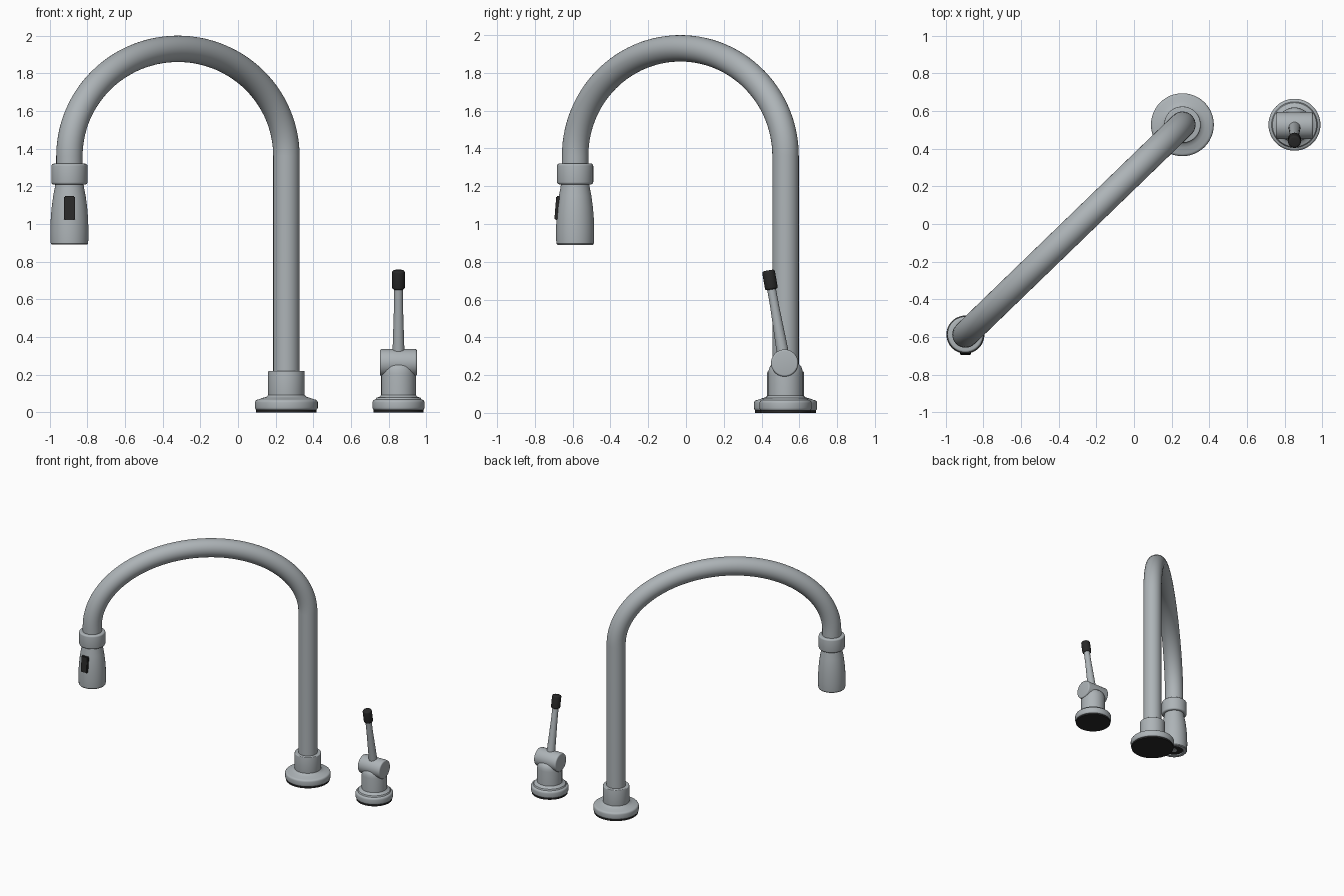
import bpy, bmesh, math
from mathutils import Vector, Matrix

cube = bpy.data.objects.get("Cube")
if cube:
    bpy.data.objects.remove(cube, do_unlink=True)


def material(name, rgb):
    m = bpy.data.materials.new(name)
    m.use_nodes = True
    m.diffuse_color = (*rgb, 1)
    m.node_tree.nodes["Principled BSDF"].inputs["Base Color"].default_value = (*rgb, 1)
    return m


STEEL = material("brushed steel", (0.42, 0.455, 0.475))
BLACK = material("black rubber", (0.022, 0.022, 0.022))


def finish(name, bm, mat, matrix=Matrix(), angle=35):
    bmesh.ops.recalc_face_normals(bm, faces=bm.faces)
    for f in bm.faces:
        f.smooth = True
    me = bpy.data.meshes.new(name)
    bm.to_mesh(me)
    bm.free()
    me.set_sharp_from_angle(angle=math.radians(angle))
    me.materials.append(mat)
    ob = bpy.data.objects.new(name, me)
    ob.matrix_world = matrix
    bpy.context.collection.objects.link(ob)
    return ob


def lathe(name, profile, mat, matrix, sides=48):
    """Revolve (radius, height) points about local z, with capped ends."""
    bm = bmesh.new()
    rings = []
    for r, z in profile:
        rings.append([bm.verts.new((r * math.cos(a), r * math.sin(a), z))
                      for a in (math.tau * i / sides for i in range(sides))])
    for a, b in zip(rings, rings[1:]):
        for i in range(sides):
            j = (i + 1) % sides
            bm.faces.new((a[i], a[j], b[j], b[i]))
    bm.faces.new(rings[0])
    bm.faces.new(rings[-1])
    return finish(name, bm, mat, matrix)


def rounded(r, z0, z1, bevel, steps=4):
    """Profile of a cylinder with rounded rims."""
    arc = [math.pi / 2 * i / steps for i in range(steps + 1)]
    low = [(r - bevel + bevel * math.sin(a), z0 + bevel - bevel * math.cos(a)) for a in arc]
    high = [(r - bevel + bevel * math.cos(a), z1 - bevel + bevel * math.sin(a)) for a in arc]
    return low + high


def flange(name, r, neck, at):
    lathe(name + "_gasket", [(r - 0.006, 0), (r - 0.006, 0.012)], BLACK, at)
    top = rounded(r, 0.01, 0.068, 0.016)
    lathe(name + "_flange", top + [(neck + 0.025, 0.078), (neck + 0.008, 0.083),
                                   (neck, 0.092)], STEEL, at)


post = Vector((0.257, 0.527, 0))
tip = Vector((-0.895, -0.587, 0))
at_post = Matrix.Translation(post)
at_tip = Matrix.Translation(tip)

# Spout base
flange("spout", 0.167, 0.097, at_post)
lathe("spout_collar", rounded(0.097, 0.08, 0.22, 0.006), STEEL, at_post)

# Gooseneck: straight post, half-ellipse arch, short drop, swept with a round section
spring, rise, radius = 1.36, 0.57, 0.07
mid, half = (post + tip) / 2, (post - tip) / 2
path = [post + Vector((0, 0, 0.15))]
steps = 56
for i in range(steps + 1):
    a = math.pi * i / steps
    path.append(mid + half * math.cos(a) + Vector((0, 0, spring + rise * math.sin(a))))
path.append(tip + Vector((0, 0, 1.25)))
side = half.normalized().cross(Vector((0, 0, 1)))
bm = bmesh.new()
rings = []
for i, p in enumerate(path):
    t = (path[min(i + 1, len(path) - 1)] - path[max(i - 1, 0)]).normalized()
    n = side.cross(t)
    rings.append([bm.verts.new(p + radius * (side * math.cos(a) + n * math.sin(a)))
                  for a in (math.tau * k / 32 for k in range(32))])
for a, b in zip(rings, rings[1:]):
    for k in range(32):
        j = (k + 1) % 32
        bm.faces.new((a[k], a[j], b[j], b[k]))
bm.faces.new(rings[0])
bm.faces.new(rings[-1])
finish("gooseneck", bm, STEEL)

# Spray head with a recessed underside
lathe("spray_ring", rounded(0.096, 1.21, 1.32, 0.012), STEEL, at_tip)
lathe("spray_head", [(0.07, 0.93), (0.07, 0.89), (0.094, 0.89), (0.099, 0.896),
                     (0.1, 0.91), (0.101, 0.96), (0.099, 1.03), (0.094, 1.09),
                     (0.086, 1.15), (0.078, 1.19), (0.074, 1.22)], STEEL, at_tip)
lathe("spray_face", [(0.0695, 0.9), (0.0695, 0.925)], BLACK, at_tip)
lathe("spray_nozzle", [(0.022, 0.895), (0.022, 0.92)], STEEL, at_tip)

# Spray button on the front of the head
bm = bmesh.new()
bmesh.ops.create_cube(bm, size=1)
bmesh.ops.scale(bm, vec=(0.058, 0.05, 0.128), verts=bm.verts)
bmesh.ops.bevel(bm, geom=bm.edges[:], offset=0.005, segments=2, affect='EDGES')
finish("spray_button", bm, BLACK,
       Matrix.Translation(tip + Vector((0, -0.08, 1.083))) @ Matrix.Rotation(-0.08, 4, 'X'))

# Lever control
ctrl = Vector((0.852, 0.527, 0))
at_ctrl = Matrix.Translation(ctrl)
flange("control", 0.138, 0.092, at_ctrl)
lathe("control_body", [(0.092, 0.08), (0.092, 0.205), (0.09, 0.225), (0.083, 0.245),
                       (0.07, 0.258), (0.04, 0.265)], STEEL, at_ctrl)
pivot = Vector((0.852, 0.522, 0.264))
lathe("control_barrel", rounded(0.072, -0.098, 0.098, 0.01), STEEL,
      Matrix.Translation(pivot) @ Matrix.Rotation(math.pi / 2, 4, 'Y'))
tilt = Matrix.Translation(pivot) @ Matrix.Rotation(math.radians(10), 4, 'X')
lathe("lever_rod", [(0.032, 0), (0.031, 0.08), (0.024, 0.3), (0.023, 0.41)], STEEL, tilt, 24)
lathe("lever_cap", rounded(0.034, 0.395, 0.498, 0.012), BLACK, tilt, 32)
